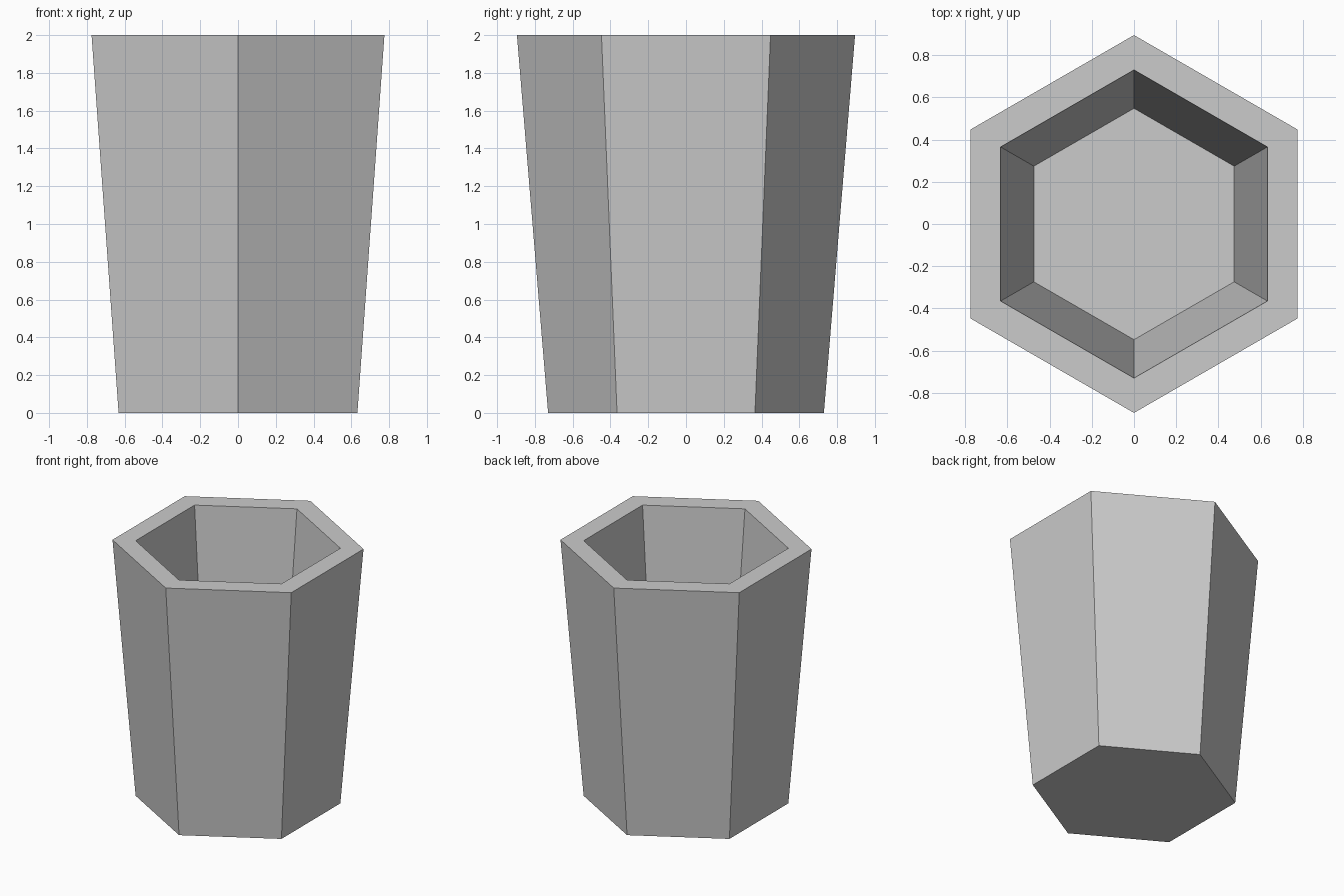
import bpy
import bmesh
import math

cube = bpy.data.objects.get("Cube")
if cube:
    bpy.data.objects.remove(cube, do_unlink=True)

# Plain grey material
grey = bpy.data.materials.new("plain grey")
grey.use_nodes = True
colour = (0.6, 0.6, 0.6, 1.0)
grey.diffuse_color = colour
grey.node_tree.nodes["Principled BSDF"].inputs["Base Color"].default_value = colour

SIDES = 6


def ring(bm, radius, z):
    """Hexagon of vertices with corners pointing along y."""
    return [bm.verts.new((radius * math.sin(math.tau * i / SIDES),
                          -radius * math.cos(math.tau * i / SIDES), z))
            for i in range(SIDES)]


# Tapered hexagonal cup: outer foot, outer rim, inner rim, inner floor
profile = [(0.73, 0.0), (0.895, 2.0), (0.73, 2.0), (0.548, 0.25)]
bm = bmesh.new()
rings = [ring(bm, r, z) for r, z in profile]
for low, high in zip(rings, rings[1:]):
    for i in range(SIDES):
        j = (i + 1) % SIDES
        bm.faces.new((low[i], low[j], high[j], high[i]))
bm.faces.new(rings[0][::-1])
bm.faces.new(rings[-1])
bmesh.ops.recalc_face_normals(bm, faces=bm.faces)

mesh = bpy.data.meshes.new("hexagonal_cup")
bm.to_mesh(mesh)
bm.free()
mesh.materials.append(grey)
cup = bpy.data.objects.new("hexagonal_cup", mesh)
bpy.context.collection.objects.link(cup)
